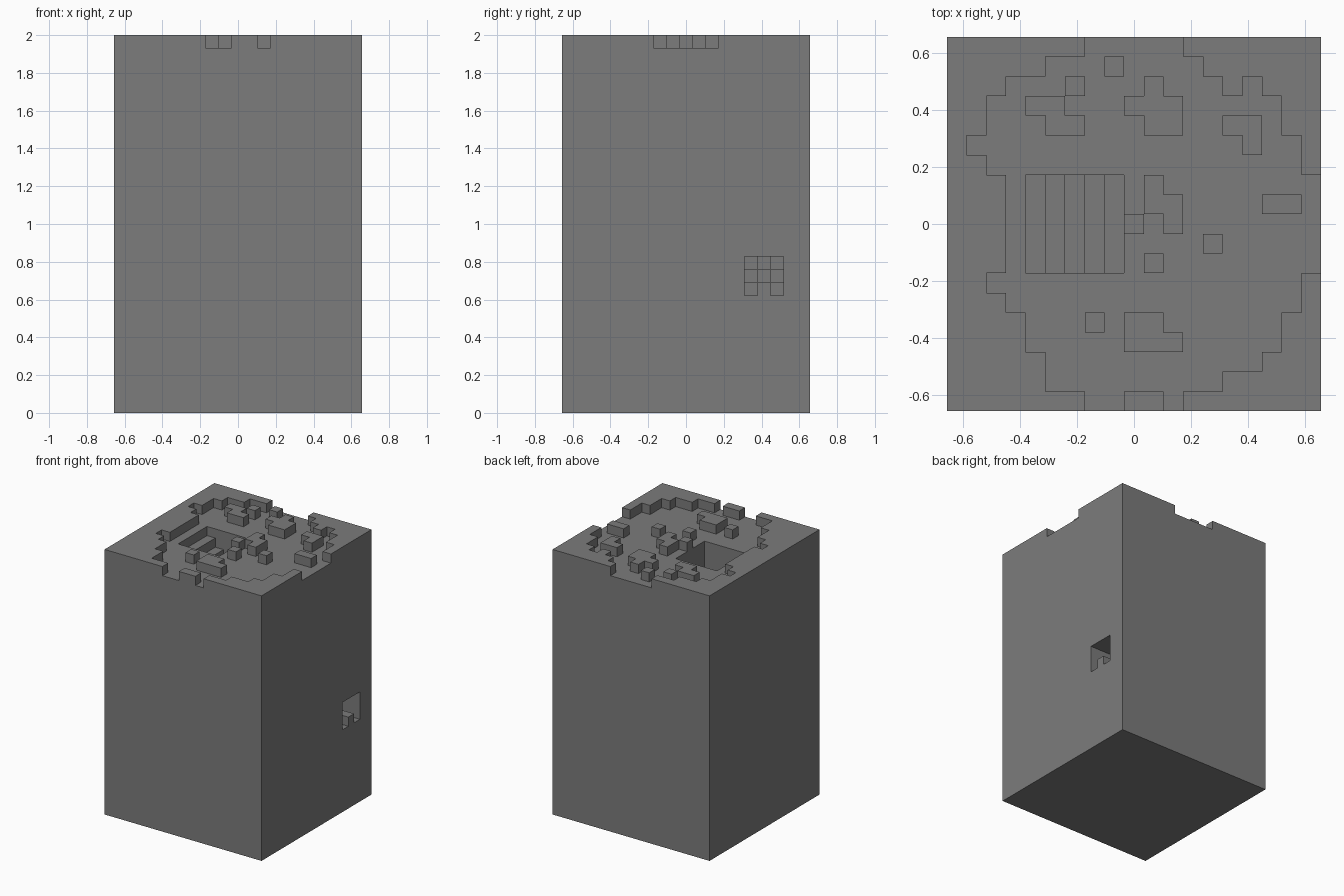
import bpy
import bmesh
from itertools import product
from mathutils import Vector

cube = bpy.data.objects.get("Cube")
if cube:
    bpy.data.objects.remove(cube, do_unlink=True)

W, H = 19, 29        # cells across and cells high
U = 2 / H            # cell size
TOP = H - 1          # top layer index

stone = bpy.data.materials.new("stone grey")
stone.use_nodes = True
grey = (0.2, 0.2, 0.2, 1)
stone.diffuse_color = grey
stone.node_tree.nodes["Principled BSDF"].inputs["Base Color"].default_value = grey


def box(xs, ys, zs):
    """All cells inside half-open ranges."""
    return set(product(range(*xs), range(*ys), range(*zs)))


def build(name, cells):
    """Skin a set of cells with flat outer faces and merge coplanar ones."""
    bm = bmesh.new()
    verts = {}

    def vert(p):
        if p not in verts:
            x, y, z = p
            verts[p] = bm.verts.new(((x - W / 2) * U, (y - W / 2) * U, z * U))
        return verts[p]

    for cell in cells:
        for axis, side in product(range(3), (0, 1)):
            step = [0, 0, 0]
            step[axis] = 1 if side else -1
            if tuple(c + s for c, s in zip(cell, step)) in cells:
                continue
            a, b = (axis + 1) % 3, (axis + 2) % 3
            ring = []
            for da, db in ((0, 0), (1, 0), (1, 1), (0, 1)):
                p = list(cell)
                p[axis] += side
                p[a] += da
                p[b] += db
                ring.append(vert(tuple(p)))
            bm.faces.new(ring if side else ring[::-1])
    bmesh.ops.dissolve_limit(bm, angle_limit=0.02, verts=bm.verts[:], edges=bm.edges[:])
    mesh = bpy.data.meshes.new(name)
    bm.to_mesh(mesh)
    bm.free()
    mesh.materials.append(stone)
    obj = bpy.data.objects.new(name, mesh)
    bpy.context.collection.objects.link(obj)
    return obj


body = box((0, W), (0, W), (0, H))

# Sunken floor one cell deep, as a span per row from front to back
spans = [(7, 12), (5, 14), (5, 16), (4, 17), (4, 17), (3, 18), (2, 18)]
spans += [(3, W)] * 5
spans += [(2, 18), (1, 18), (2, 17), (2, 17), (3, 14), (5, 13), (7, 12)]
for row, span in enumerate(spans):
    body -= box(span, (row, row + 1), (TOP, H))
body -= {(15, 16, TOP)}
body |= box((9, 11), (0, 1), (TOP, H))

# Stair pit going down towards +x
for i in range(5):
    body -= box((4 + i, 5 + i), (7, 12), (TOP - 1 - i, H))

# Arched tunnel in the +x side with an uneven end wall
for y, z in product(range(14, 17), range(9, 12)):
    if (y, z) != (15, 9):
        depth = 5 + (y + z) % 2
        body -= box((W - depth, W), (y, y + 1), (z, z + 1))

# Raised stones on the floor: row -> columns
stones = {
    17: [8], 16: [6, 10], 15: [4, 5, 9, 10, 11], 14: [5, 6, 10, 11, 14, 15],
    13: [15], 11: [10], 10: [10, 11, 16, 17], 9: [9, 11], 8: [13],
    7: [10], 4: [7, 9, 10], 3: [9, 10, 11],
}
for row, columns in stones.items():
    body |= {(x, row, TOP) for x in columns}

build("rock_block", body)
